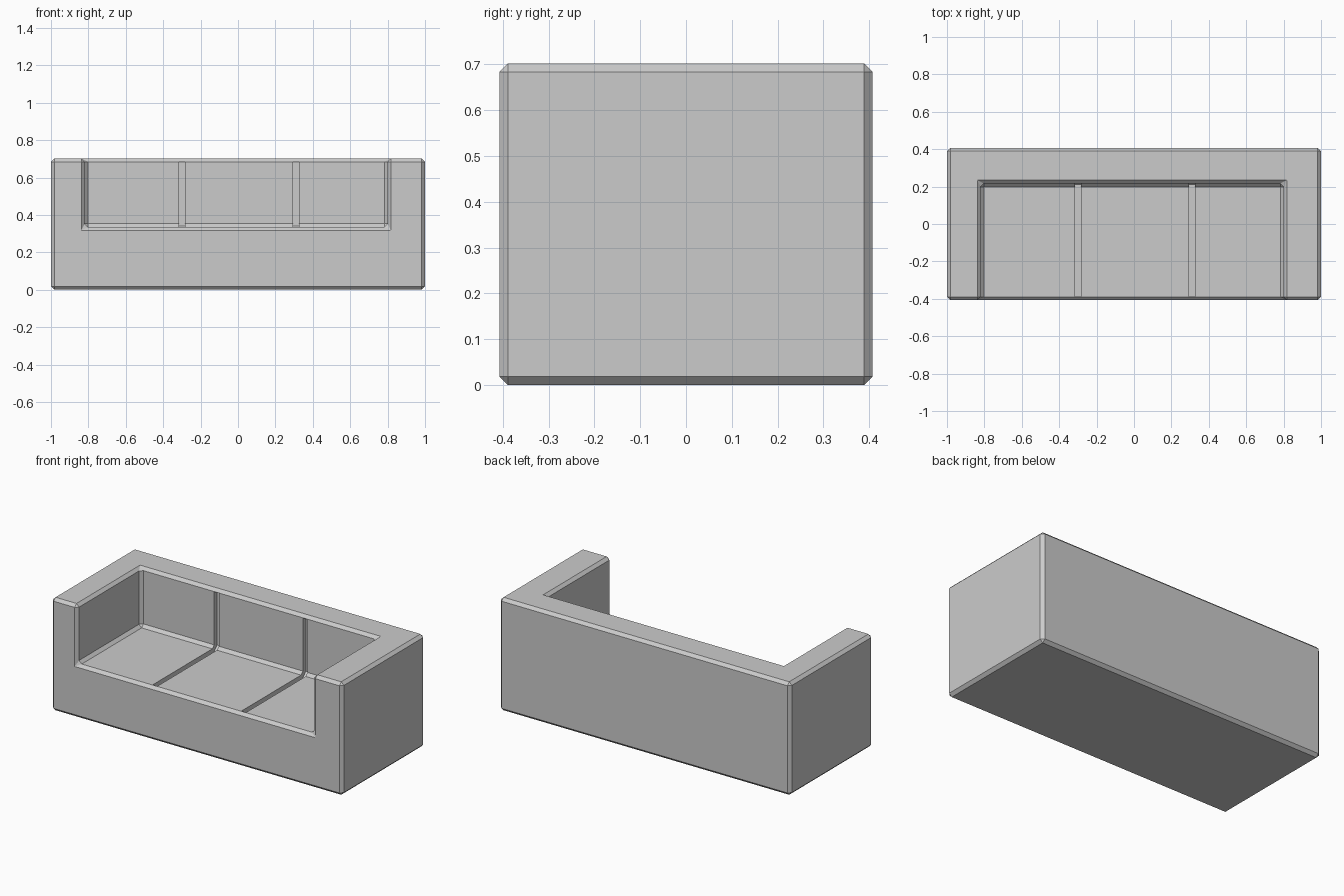
import bpy

if "Cube" in bpy.data.objects:
    bpy.data.objects.remove(bpy.data.objects["Cube"])


def extrude_x(name, profile, x0, x1):
    """Solid made from a (y, z) outline swept from x0 to x1."""
    n = len(profile)
    verts = [(x, y, z) for x in (x0, x1) for y, z in profile]
    faces = [tuple(range(n))[::-1], tuple(range(n, 2 * n))]
    faces += [(i, (i + 1) % n, n + (i + 1) % n, n + i) for i in range(n)]
    mesh = bpy.data.meshes.new(name)
    mesh.from_pydata(verts, [], faces)
    obj = bpy.data.objects.new(name, mesh)
    bpy.context.collection.objects.link(obj)
    # consistent outward normals
    import bmesh
    bm = bmesh.new()
    bm.from_mesh(mesh)
    bmesh.ops.recalc_face_normals(bm, faces=bm.faces)
    bm.to_mesh(mesh)
    bm.free()
    return obj


def cut(target, cutter):
    mod = target.modifiers.new(cutter.name, 'BOOLEAN')
    mod.operation = 'DIFFERENCE'
    mod.solver = 'EXACT'
    mod.object = cutter
    cutter.hide_render = True
    cutter.hide_set(True)


W, D, H = 1.0, 0.407, 0.702        # half width, half depth, height
SEAT, BACK = 0.335, 0.217          # seat height, backrest front plane
BEV, G = 0.018, 0.03               # chamfer, groove depth

# Sofa body: solid block
sofa = extrude_x("sofa_body", [(-D, 0), (D, 0), (D, H), (-D, H)], -W, W)

# Seating recess between the arms
recess = extrude_x("seat_recess_cutter",
                   [(-1, SEAT), (BACK, SEAT), (BACK, 1), (-1, 1)], -0.82, 0.80)
cut(sofa, recess)

# Chamfer on every edge, inside and outside
bevel = sofa.modifiers.new("chamfer", 'BEVEL')
bevel.width = BEV
bevel.segments = 1
bevel.limit_method = 'ANGLE'

# Grooves dividing the three cushions, running down the back and along the seat
front, top = -D + BEV + 0.002, H - BEV - 0.002
groove = [(front, 0.42), (front, SEAT - G),
          (BACK - BEV + 0.41 * G, SEAT - G), (BACK + G, SEAT + BEV - 0.41 * G),
          (BACK + G, top), (0.14, top), (0.14, 0.42)]
for side, x in (("left", -0.30), ("right", 0.31)):
    cut(sofa, extrude_x(f"{side}_groove_cutter", groove, x - 0.016, x + 0.016))
